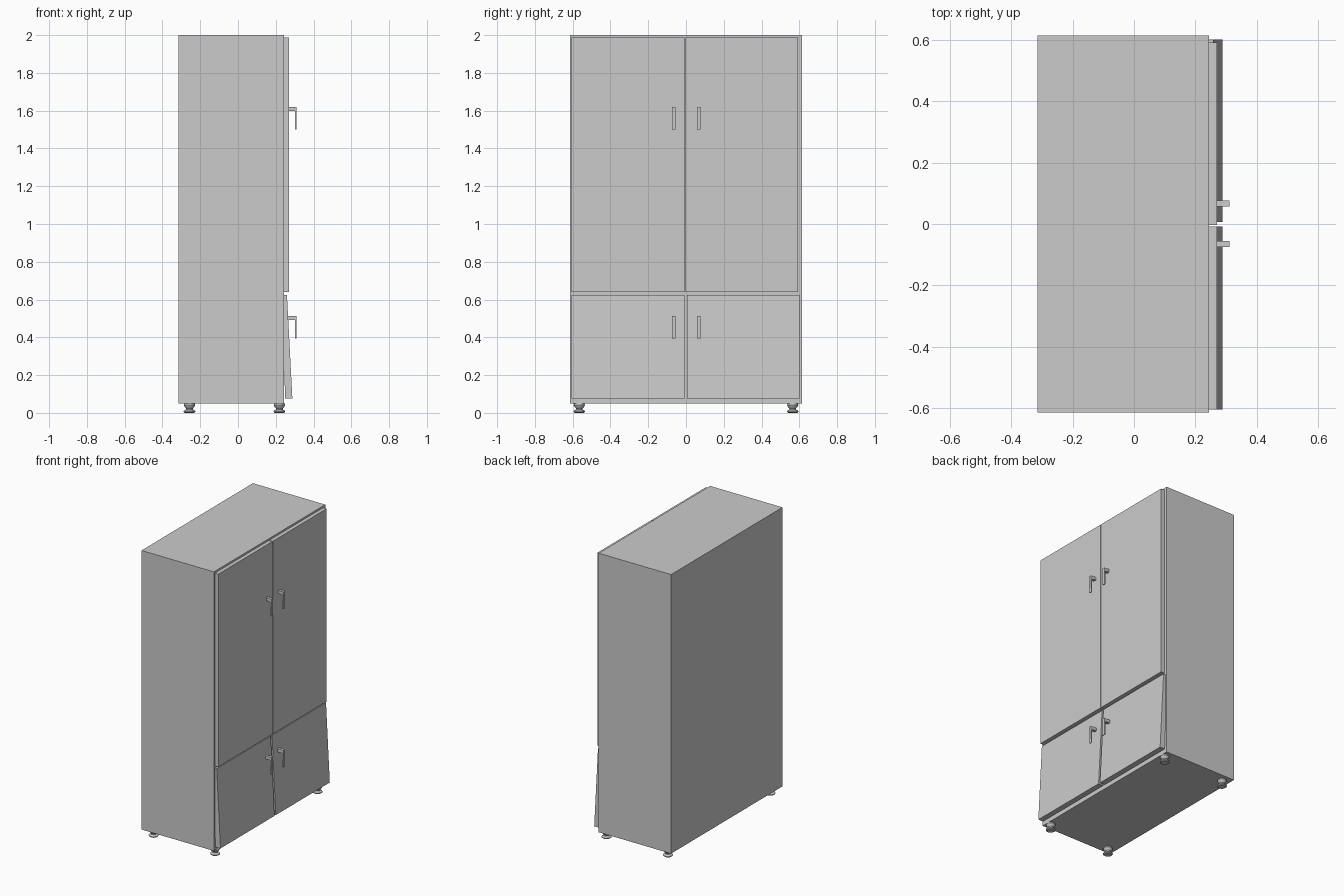
import bpy, bmesh, math

if "Cube" in bpy.data.objects:
    bpy.data.objects.remove(bpy.data.objects["Cube"])


def make_object(name, bm):
    bmesh.ops.recalc_face_normals(bm, faces=bm.faces[:])
    mesh = bpy.data.meshes.new(name)
    bm.to_mesh(mesh)
    bm.free()
    obj = bpy.data.objects.new(name, mesh)
    bpy.context.collection.objects.link(obj)
    return obj


def prism(name, profile, y0, y1):
    """Extrude an x/z outline along y."""
    bm = bmesh.new()
    face = bm.faces.new([bm.verts.new((x, y0, z)) for x, z in profile])
    res = bmesh.ops.extrude_face_region(bm, geom=[face])
    verts = [g for g in res["geom"] if isinstance(g, bmesh.types.BMVert)]
    bmesh.ops.translate(bm, verts=verts, vec=(0, y1 - y0, 0))
    return make_object(name, bm)


def box(name, x0, x1, y0, y1, z0, z1):
    return prism(name, [(x0, z0), (x1, z0), (x1, z1), (x0, z1)], y0, y1)


def foot(name, x, y):
    """Turned foot: collar, waist and wide base disc."""
    profile = [(0, 0.052), (0.027, 0.052), (0.03, 0.042), (0.026, 0.032), (0.018, 0.024),
               (0.018, 0.018), (0.031, 0.010), (0.031, 0.005), (0.024, 0), (0, 0)]
    bm = bmesh.new()
    verts = [bm.verts.new((r, 0, z)) for r, z in profile]
    edges = [bm.edges.new(p) for p in zip(verts, verts[1:])]
    bmesh.ops.spin(bm, geom=verts + edges, cent=(0, 0, 0), axis=(0, 0, 1),
                   angle=math.tau, steps=20)
    bmesh.ops.remove_doubles(bm, verts=bm.verts[:], dist=1e-5)
    obj = make_object(name, bm)
    obj.location = (x, y, 0)
    bpy.context.view_layer.objects.active = obj
    obj.select_set(True)
    bpy.ops.object.shade_smooth_by_angle(angle=math.radians(35))
    obj.select_set(False)


def handle(name, x, y, top):
    """Bent handle: short post and a hanging grip as one L outline."""
    prism(name, [(x - 0.01, top - 0.021), (0.301, top - 0.021), (0.303, top - 0.12),
                 (0.309, top - 0.12), (0.311, top), (x - 0.01, top)],
          y - 0.01, y + 0.01)


# Cabinet body
box("cabinet_body", -0.315, 0.244, -0.615, 0.615, 0.05, 2.0)

# Tall flat upper doors
box("upper_door_left", 0.24, 0.271, -0.605, -0.008, 0.64, 1.987)
box("upper_door_right", 0.24, 0.271, -0.003, 0.592, 0.64, 1.987)

# Lower doors, leaning out towards the floor
lower = [(0.23, 0.625), (0.259, 0.625), (0.288, 0.075), (0.25, 0.075)]
prism("lower_door_left", lower, -0.605, -0.008)
prism("lower_door_right", lower, 0.006, 0.602)

# Handles beside the centre gap
for side, y in (("left", -0.065), ("right", 0.067)):
    handle("upper_handle_" + side, 0.271, y, 1.62)
    handle("lower_handle_" + side, 0.265, y, 0.513)

# Four feet
for x, depth in ((-0.257, "back"), (0.219, "front")):
    for y, side in ((-0.565, "left"), (0.565, "right")):
        foot(f"foot_{depth}_{side}", x, y)
